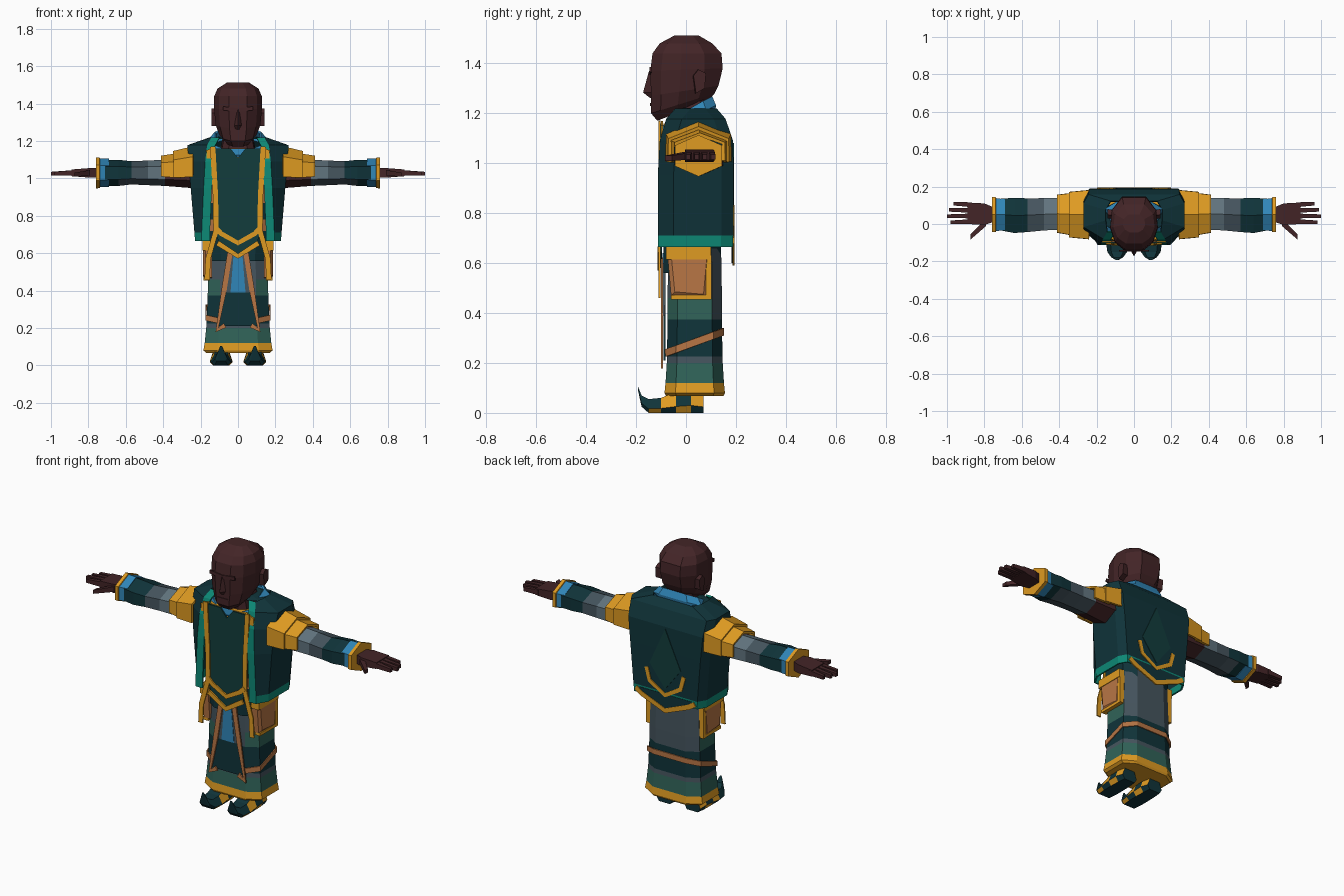
import bpy, bmesh, math
from mathutils import Vector

cube = bpy.data.objects.get("Cube")
if cube:
    bpy.data.objects.remove(cube)

COLOURS = {
    "skin": (.056, .018, .02), "navy": (.005, .034, .042),
    "deep_green": (.006, .046, .045), "teal": (.004, .25, .18),
    "gold": (.74, .33, .016), "blue": (.03, .24, .48),
    "tan": (.48, .18, .06), "slate": (.06, .09, .112),
    "light_slate": (.12, .175, .21), "green": (.03, .125, .098)}
MATS = {}
for key, rgb in COLOURS.items():
    m = bpy.data.materials.new(key)
    m.use_nodes = True
    m.diffuse_color = (*rgb, 1)
    m.node_tree.nodes["Principled BSDF"].inputs["Base Color"].default_value = (*rgb, 1)
    MATS[key] = m


def finish(name, bm, tags, mirror=False, solid=0):
    """Turn a bmesh into an object; tags names the colour of each face."""
    used = sorted(set(tags))
    for f, t in zip(bm.faces, tags):
        f.material_index = used.index(t)
    bmesh.ops.recalc_face_normals(bm, faces=bm.faces[:])
    me = bpy.data.meshes.new(name)
    bm.to_mesh(me)
    bm.free()
    for t in used:
        me.materials.append(MATS[t])
    ob = bpy.data.objects.new(name, me)
    bpy.context.collection.objects.link(ob)
    if solid:
        mod = ob.modifiers.new("thickness", "SOLIDIFY")
        mod.thickness, mod.offset = solid, 0
    if mirror:
        ob.modifiers.new("mirror", "MIRROR")
    return ob


def loft(name, rings, mat, closed=True, caps=True, **kw):
    """Skin a row of rings; mat is a colour or a rule of (band, column)."""
    bm, tags = bmesh.new(), []
    rule = mat if callable(mat) else (lambda i, j: mat)
    rows = [[bm.verts.new(p) for p in r] for r in rings]
    n = len(rows[0])
    for i in range(len(rows) - 1):
        for j in range(n if closed else n - 1):
            k = (j + 1) % n
            bm.faces.new((rows[i][j], rows[i][k], rows[i + 1][k], rows[i + 1][j]))
            tags.append(rule(i, j))
    if closed and caps:
        for i, row in ((0, rows[0]), (len(rows) - 2, rows[-1])):
            bm.faces.new(row)
            tags.append(rule(i, 0))
    return finish(name, bm, tags, **kw)


BODY = [(0, .6), (.18, 1), (.82, 1), (1, .6)]
HEAD = [(0, .38), (.15, .8), (.42, 1), (.75, .93), (1, .5)]


def ring(z0, z1, y0, y1, hx, prof=BODY):
    """Horizontal ring, z0 at the front and z1 at the back."""
    half = [(w * hx, y0 + t * (y1 - y0), z0 + t * (z1 - z0)) for t, w in prof]
    return half + [(-x, y, z) for x, y, z in reversed(half)]


def arm_ring(x, cy, hy, cz, hz, steps=range(6)):
    """Upright six-sided ring across the arm, with a peak on top."""
    return [(x, cy + hy * math.cos(a) / .866, cz + hz * math.sin(a))
            for a in (math.pi / 2 + s * math.pi / 3 for s in steps)]


def box(name, lo, hi, mat, **kw):
    quad = [(0, 0), (1, 0), (1, 1), (0, 1)]
    pick = lambda z: [((lo[0], hi[0])[a], (lo[1], hi[1])[b], z) for a, b in quad]
    return loft(name, [pick(lo[2]), pick(hi[2])], mat, **kw)


def plate(name, outline, y, mat, **kw):
    """Thin upright plate from an x, z outline."""
    return loft(name, [[(x, y + d, z) for x, z in outline] for d in (0, .008)], mat, **kw)


def ribbon(name, path, width, y, mat, **kw):
    """Thin upright strip following an x, z path."""
    pts, left, right = [Vector(p) for p in path], [], []
    for i, p in enumerate(pts):
        d0 = (p - pts[max(i - 1, 0)]).normalized()
        d1 = (pts[min(i + 1, len(pts) - 1)] - p).normalized()
        d = (d0 + d1).normalized()
        off = Vector((-d.y, d.x)) * width / 2
        left.append(p + off)
        right.append(p - off)
    rings = [[(a.x, y, a.y), (b.x, y, b.y), (b.x, y + .008, b.y), (a.x, y + .008, a.y)]
             for a, b in zip(left, right)]
    return loft(name, rings, mat, **kw)


def both(half):
    """Mirror an x, z path whose last point lies on the centre line."""
    return half + [(-x, z) for x, z in reversed(half[:-1])]


# Head, face and neck
loft("head", [ring(*r, HEAD) for r in (
    (1.17, 1.25, -.115, .09, .07), (1.2, 1.28, -.14, .115, .1),
    (1.27, 1.31, -.14, .13, .12), (1.37, 1.38, -.143, .147, .128),
    (1.44, 1.44, -.134, .142, .127), (1.48, 1.48, -.105, .105, .11),
    (1.512, 1.512, -.045, .05, .06))], "skin")
loft("nose", [[(-w, -.13, z), (0, y, z), (w, -.13, z)] for w, y, z in
              ((.02, -.145, 1.262), (.026, -.172, 1.283), (.014, -.148, 1.37))], "skin")
ribbon("brow", both([(.08, 1.375), (.02, 1.368), (0, 1.365)]), .02, -.147, "skin")
ribbon("mouth", [(-.035, 1.235), (.035, 1.235)], .012, -.144, "skin")
loft("ear", [[(x, y + .01, 1.28), (x, y + .045, 1.3), (x, y + .05, 1.36),
              (x, y + .02, 1.375), (x, y, 1.35)] for x, y in ((.1, .025), (.142, .03))],
     "skin", mirror=True)
loft("neck", [ring(1.08, 1.12, -.07, .1, .1), ring(1.2, 1.28, -.07, .08, .075)], "skin")
loft("collar", [ring(1.1, 1.2, -.075, .11, .15), ring(1.125, 1.23, -.09, .115, .15),
                ring(1.155, 1.265, -.085, .1, .12)], "blue", caps=False, solid=.012)

# Undershirt and tabard
shirt = ["navy", "tan", "navy", "tan", "gold"]
loft("undershirt", [ring(z, z, -.09, .14, hx) for z, hx in (
    (.56, .15), (.72, .165), (.78, .17), (.87, .18), (1.03, .19), (1.16, .17))],
     lambda i, j: shirt[i])
plate("tabard", both([(.125, 1.16), (.115, .7), (.1, .645), (0, .58)])
      + [(-.04, 1.16), (0, 1.11), (.04, 1.16)], -.104, "deep_green")
ribbon("tabard_border", [(.135, 1.17), (.12, .9), (.118, .72), (.16, .57), (.165, .46)],
       .028, -.11, "gold", mirror=True)
plate("tabard_yoke", [(.12, 1.17), (.17, 1.15), (.165, 1.05), (.13, 1.0)], -.1, "gold", mirror=True)
ribbon("tabard_chevron", both([(.118, .735), (.09, .705), (0, .655)]), .026, -.112, "gold")
ribbon("tabard_point", both([(.11, .655), (0, .585)]), .028, -.115, "gold")

# Open vest with bright trim along the front edges and hem
rows = []
for z, xi, xs, yf, yb in ((.665, .15, .225, -.108, .183), (.71, .15, .228, -.108, .185),
                          (.95, .14, .248, -.108, .186), (1.09, .132, .262, -.1, .184),
                          (1.175, .122, .266, -.075, .155), (1.215, .1, .15, -.04, .12)):
    half = [(xi, yf, z), (xi + .042, yf, z), (xs, yf + .06, z), (xs, yb - .045, z), (xs - .025, yb, z)]
    rows.append(half + [(-x, y, z) for x, y, z in reversed(half)])
loft("vest", rows, lambda i, j: "teal" if i == 0 or j in (0, 8) else "navy",
     closed=False, solid=.01)
loft("vest_shoulder_top", [ring(1.212, 1.214, -.04, .12, .15), ring(1.22, 1.225, -.02, .1, .1)], "navy")
plate("back_tail", both([(.17, .7), (.15, .66), (0, .6)]), .183, "navy")
plate("back_diamond", [(0, 1.08), (.1, .86), (0, .73), (-.1, .86)], .185, "deep_green")
ribbon("back_tail_border", both([(.19, .69), (.15, .665), (0, .605)]), .028, .186, "gold")
ribbon("back_hook", both([(.12, .83), (.1, .755), (0, .695)]), .024, .186, "gold")

# Robe with banded colours
bands = ["gold", "gold", "green", "slate", "navy", "green", "slate"]
loft("robe", [ring(z, z, .035 - hy, .035 + hy, hx) for z, hy, hx in (
    (.068, .115, .17), (.08, .121, .185), (.12, .117, .178), (.2, .112, .17),
    (.225, .111, .168), (.375, .109, .162), (.46, .109, .16), (.69, .105, .152))],
     lambda i, j: "slate" if i == 5 and j in (2, 3, 4, 7) else bands[i])
loft("sash", [ring(.225 + d, .31 + d, -.081, .15, .172) for d in (0, .03)],
     "tan", caps=False, solid=.006)
plate("apron", both([(.045, .58), (.11, .21), (0, .21)]), -.09, "navy")
plate("apron_slate", both([(.045, .6), (.085, .39), (0, .39)]), -.092, "slate")
plate("apron_blue", both([(.02, .64), (.04, .39), (0, .39)]), -.095, "blue")
ribbon("apron_strap", [(.04, .62), (.075, .4), (.112, .19), (.07, .215)], .028, -.1, "tan", mirror=True)

# Side pouches
loft("pouch", [[(x, -.06 + i, .47 + i), (x, .085 - i, .46 + i), (x, .1 - i, .64), (x, -.075 + i, .64)]
               for x, i in ((.14, 0), (.175, 0), (.186, .015))], "tan", mirror=True)
box("pouch_flap", (.14, -.08, .615), (.19, .1, .665), "gold", mirror=True)
box("pouch_edge", (.15, .08, .455), (.185, .102, .63), "gold", mirror=True)
box("pouch_base", (.15, -.06, .455), (.184, .09, .472), "gold", mirror=True)

# Shoes with curled toes
shoe = [[(.09 + s * w, y, z) for s, z in ((-.7, lo), (.7, lo), (1, lo + (hi - lo) * .3),
                                          (.6, hi), (-.6, hi), (-1, lo + (hi - lo) * .3))]
        for y, w, lo, hi in ((.07, .05, 0, .08), (.02, .058, 0, .1), (-.04, .06, 0, .085),
                             (-.1, .06, 0, .06), (-.15, .052, 0, .055),
                             (-.178, .032, .025, .07), (-.192, .008, .09, .105))]
loft("shoe", shoe, lambda i, j: "gold" if (i in (0, 2) and j in (2, 4)) or (i in (1, 3) and j in (1, 5))
     else "navy", mirror=True)

# Sleeves, shoulder pads and cuffs
sleeve = ["skin", "light_slate", "slate", "navy", "navy"]


def sleeve_colour(i, j):
    if i == 1 and j in (2, 3):
        return "slate"
    if i == 3 and j in (2, 3):
        return "slate"
    return sleeve[i]


loft("sleeve", [arm_ring(*r) for r in (
    (.2, .055, .095, 1.03, .085), (.39, .055, .086, 1.03, .07), (.48, .052, .086, 1.03, .066),
    (.57, .047, .09, 1.03, .062), (.64, .046, .094, 1.03, .07), (.71, .05, .085, 1.03, .07))],
     sleeve_colour, mirror=True)
loft("cuff", [arm_ring(*r) for r in (
    (.69, .05, .082, 1.03, .076), (.738, .05, .088, 1.03, .077), (.74, .05, .094, 1.03, .082),
    (.76, .05, .094, 1.03, .083))], lambda i, j: "blue" if i == 0 else "gold", mirror=True)
hood = (-2, -1, 0, 1, 2)
for name, sections in (
        ("shoulder_pad_inner", ((.24, .05, .125, 1.06, .105), (.345, .05, .115, 1.05, .09))),
        ("shoulder_pad_outer", ((.31, .052, .11, 1.045, .085), (.41, .055, .095, 1.045, .07)))):
    loft(name, [arm_ring(*s, hood) for s in sections], "gold", closed=False, solid=.014, mirror=True)

# Hands
loft("palm", [[(x, y0, 1.03 - h), (x, y1, 1.03 - h), (x, y1, 1.03 + h), (x, y0, 1.03 + h)]
              for x, y0, y1, h in ((.74, .015, .085, .026), (.8, -.005, .11, .025),
                                   (.89, 0, .115, .018))], "skin", mirror=True)


def finger(name, a, b, w, h):
    rings = [[(p[0], p[1] + s * w * k, p[2] + t * h * k)
              for s, t in ((-1, -1), (1, -1), (1, 1), (-1, 1))] for p, k in ((a, 1), (b, .7))]
    loft(name, rings, "skin", mirror=True)


for name, y, tip in (("little_finger", .103, .965), ("ring_finger", .073, .99),
                     ("middle_finger", .043, 1.0), ("index_finger", .013, .98)):
    finger(name, (.87, y, 1.03), (tip, y + (y - .05) * .1, 1.025), .013, .015)
finger("thumb", (.79, .01, 1.03), (.875, -.07, 1.02), .02, .015)
